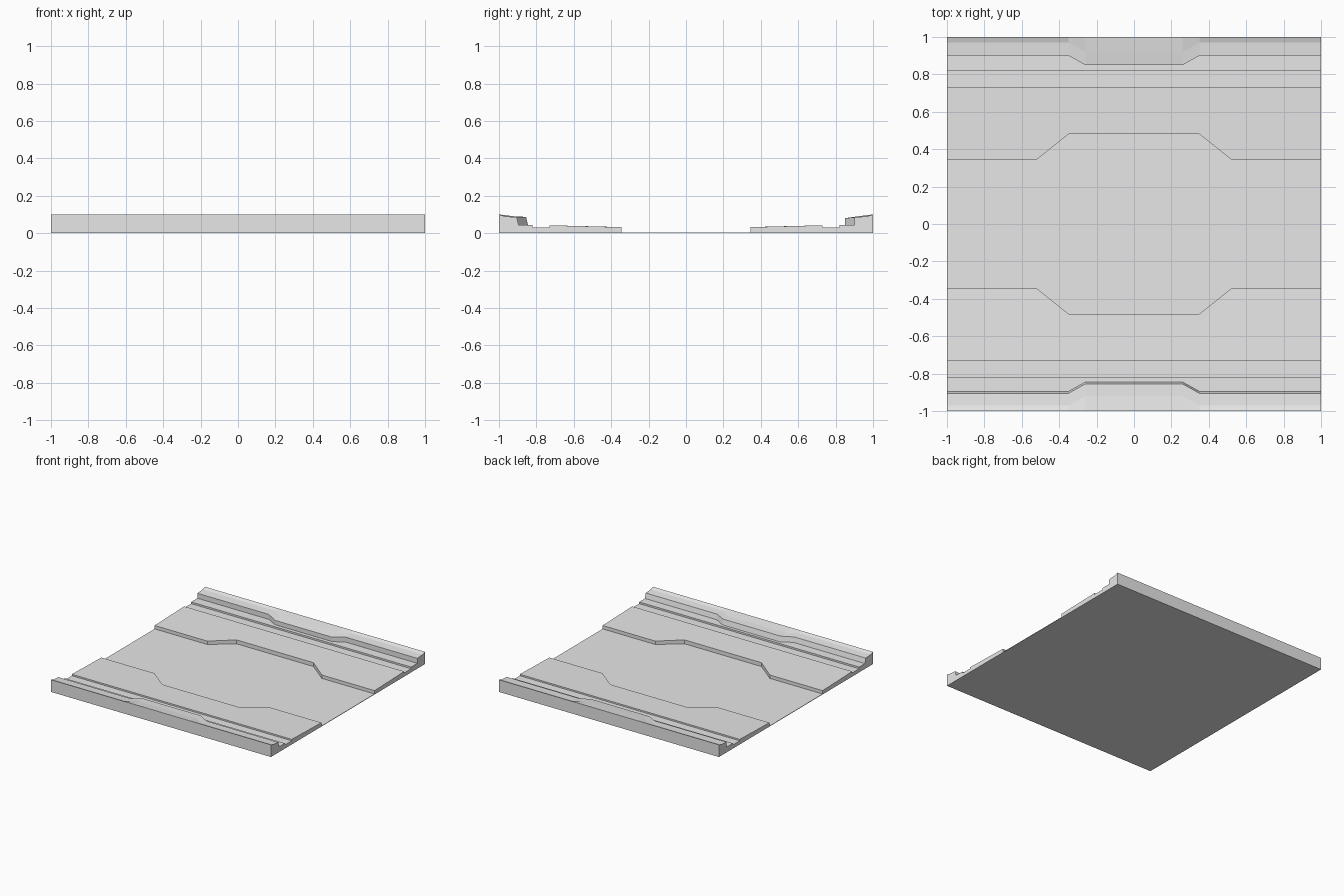
import bpy
import bmesh

cube = bpy.data.objects.get("Cube")
if cube:
    bpy.data.objects.remove(cube, do_unlink=True)

# Material
stone = bpy.data.materials.new("light_grey")
stone.use_nodes = True
stone.diffuse_color = (0.8, 0.8, 0.8, 1)
stone.node_tree.nodes["Principled BSDF"].inputs["Base Color"].default_value = (0.8, 0.8, 0.8, 1)

# Where the bank inlets and the rim bulges start and reach full depth
INLET = (0.52, 0.35)
BULGE = (0.35, 0.26)
FLOOR = 0.004


def blend(x, span):
    """0 outside the span, 1 in the middle of the tile."""
    outer, inner = span
    return min(1, max(0, (outer - abs(x)) / (outer - inner)))


def lerp(a, b, t):
    return a + (b - a) * t


def side_profile(x, front):
    """Points from the channel floor out to the rim, as (distance, height)."""
    i, b = blend(x, INLET), blend(x, BULGE)
    bank = lerp(0.345, 0.48, i)
    wall = lerp(0.9, 0.85, b)
    lean = 0.005 if front else 0
    rim_top = lerp(0.085, 0.087 if front else 0.08, b)
    return [
        (bank, FLOOR), (bank, lerp(0.032, 0.036, i)),              # bank wall
        (lerp(0.385, 0.525, i), lerp(0.033, 0.037, i)),            # bank lip
        (0.73, 0.042), (0.73, 0.03),                               # bank slope
        (0.82, 0.03), (0.82, 0.044),                               # trough
        (wall - lean, 0.044), (wall + lean, rim_top),              # ledge, rim wall
        (lerp(0.97, 0.92, b), 0.09), (1, 0.1), (1, 0),             # rim
    ]


def section(x):
    front = [(x, -d, z) for d, z in reversed(side_profile(x, True))]
    back = [(x, d, z) for d, z in side_profile(x, False)]
    return front + back


# Terrain tile: closed cross-sections lofted along x
stations = sorted({s * x for x in (1, *INLET, *BULGE) for s in (-1, 1)})
bm = bmesh.new()
rings = [[bm.verts.new(p) for p in section(x)] for x in stations]
for r0, r1 in zip(rings, rings[1:]):
    for k in range(len(r0)):
        n = (k + 1) % len(r0)
        bm.faces.new((r0[k], r0[n], r1[n], r1[k]))

# End caps
bm.faces.new(rings[0])
bm.faces.new(rings[-1])
bmesh.ops.recalc_face_normals(bm, faces=bm.faces)

mesh = bpy.data.meshes.new("terrain_tile")
bm.to_mesh(mesh)
bm.free()
mesh.materials.append(stone)
bpy.context.collection.objects.link(bpy.data.objects.new("terrain_tile", mesh))
